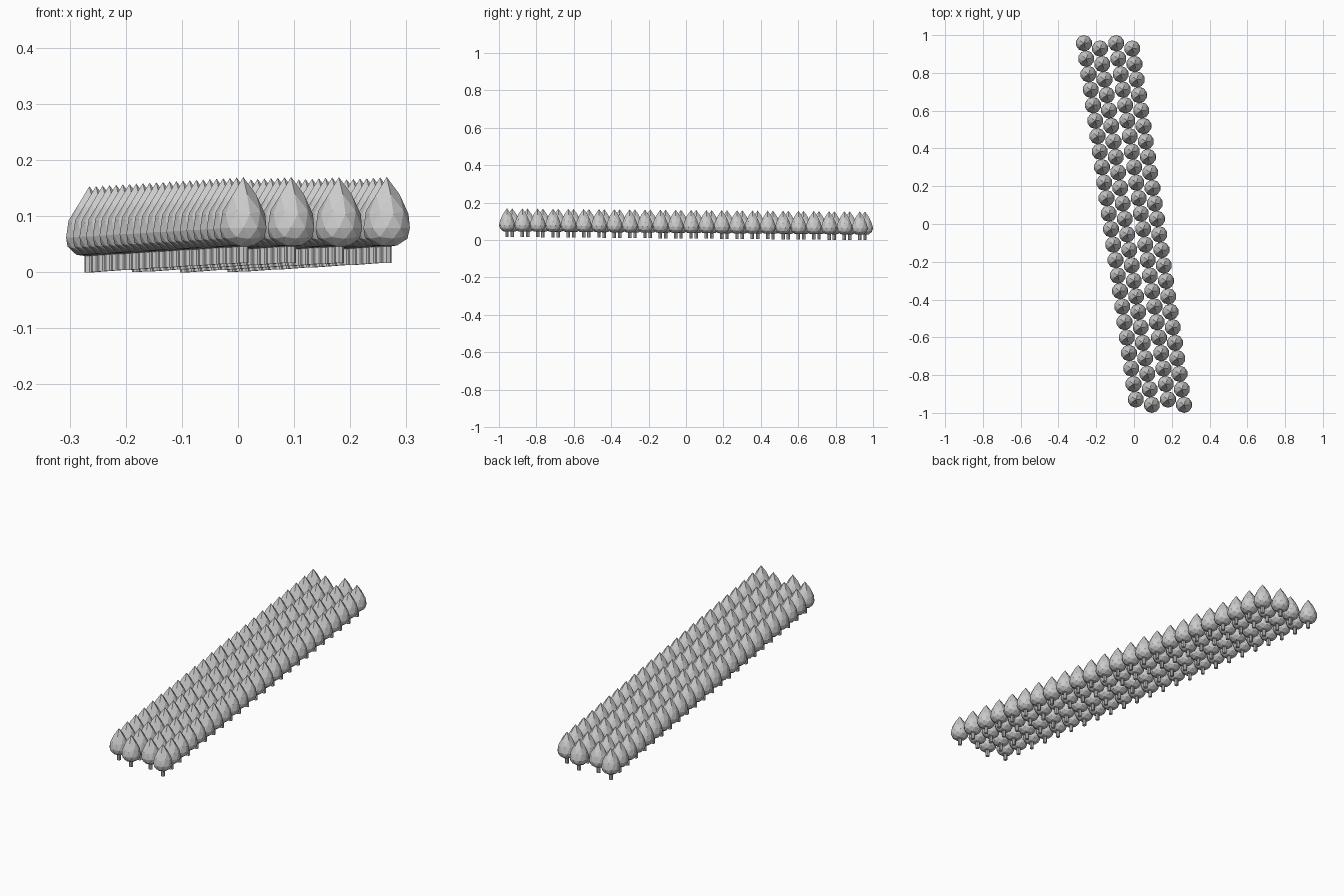
import bpy, bmesh
from mathutils import Matrix

if "Cube" in bpy.data.objects:
    bpy.data.objects.remove(bpy.data.objects["Cube"])

COLUMNS, ROWS = 4, 24

# (unit-sphere height, canopy height) pairs that pull the sphere into a teardrop
PROFILE = [(-1.0, 0.028), (-0.85, 0.031), (-0.5, 0.044), (0.0, 0.062),
           (0.5, 0.090), (0.85, 0.122), (1.0, 0.153)]
CANOPY_R = 0.0435


def teardrop(z):
    for (a, za), (b, zb) in zip(PROFILE, PROFILE[1:]):
        if z <= b + 1e-4:
            return za + (zb - za) * (z - a) / (b - a)
    return PROFILE[-1][1]


def canopy_mesh():
    bm = bmesh.new()
    bmesh.ops.create_icosphere(bm, subdivisions=2, radius=1.0)
    for v in bm.verts:
        v.co = (v.co.x * CANOPY_R, v.co.y * CANOPY_R, teardrop(v.co.z))
    return finish(bm, "canopy")


def trunk_mesh():
    bm = bmesh.new()
    bmesh.ops.create_cone(bm, cap_ends=True, segments=8, radius1=0.009,
                          radius2=0.009, depth=0.045,
                          matrix=Matrix.Translation((0, 0, 0.0225)))
    return finish(bm, "trunk")


def finish(bm, name):
    mesh = bpy.data.meshes.new(name)
    bm.to_mesh(mesh)
    bm.free()
    return mesh


def place(name, mesh, loc):
    ob = bpy.data.objects.new(name, mesh)
    ob.location = loc
    bpy.context.collection.objects.link(ob)


canopy, trunk = canopy_mesh(), trunk_mesh()

# Slanted orchard: staggered columns on gently sloping ground
for c in range(COLUMNS):
    for r in range(ROWS):
        x = -0.265 + 0.0852 * c + 0.01193 * r
        y = 0.957 - 0.028 * (c % 2) - 0.0820 * r
        z = 0.0088 * (0.957 - y)
        place(f"tree_trunk_{c}_{r}", trunk, (x, y, z))
        place(f"tree_canopy_{c}_{r}", canopy, (x, y, z))
